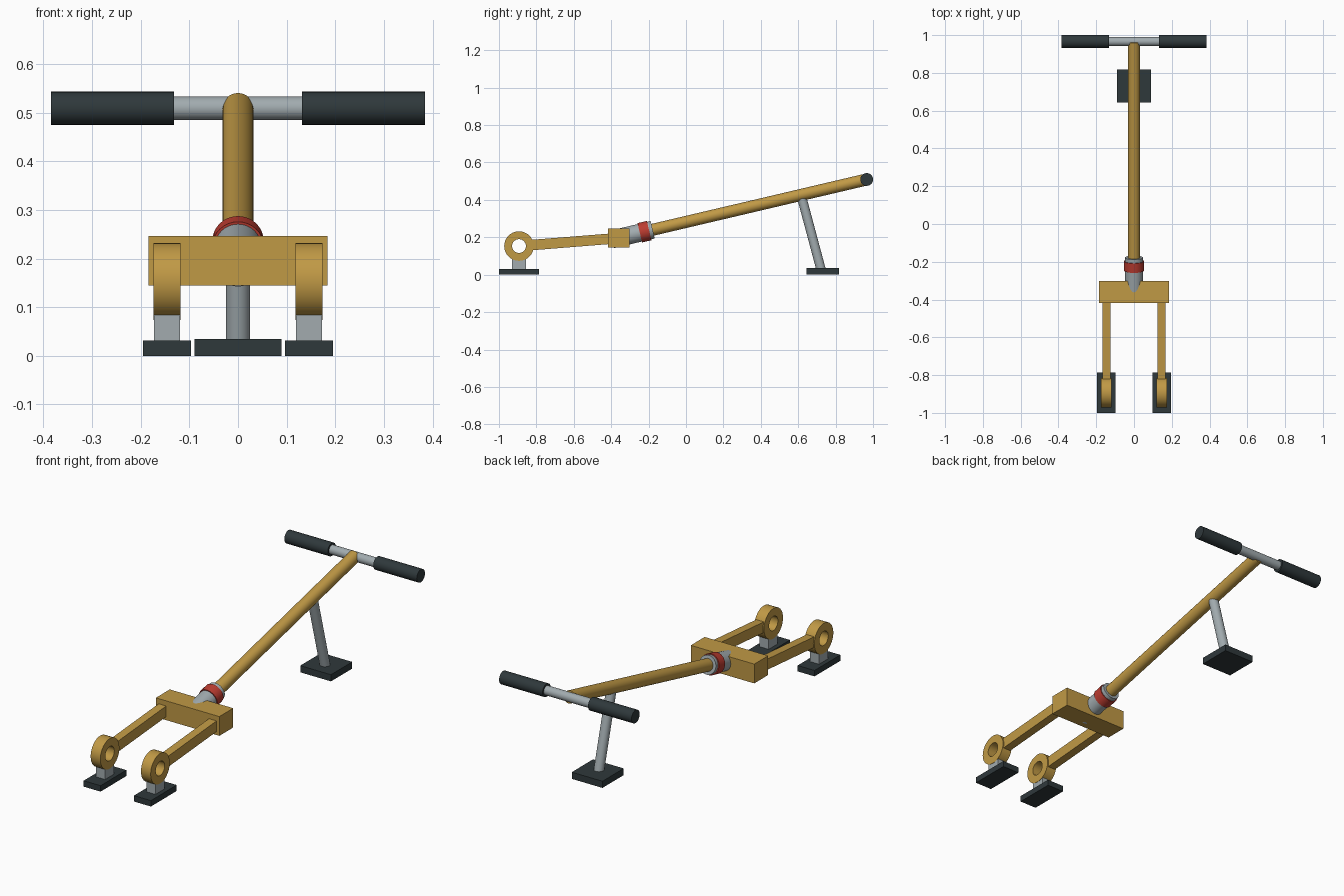
import bpy, bmesh, math
from mathutils import Vector

if "Cube" in bpy.data.objects:
    bpy.data.objects.remove(bpy.data.objects["Cube"])


def material(name, rgb):
    m = bpy.data.materials.new(name)
    m.diffuse_color = (*rgb, 1)
    m.use_nodes = True
    m.node_tree.nodes["Principled BSDF"].inputs["Base Color"].default_value = m.diffuse_color
    return m


OCHRE = material("ochre paint", (0.53, 0.32, 0.06))
STEEL = material("steel", (0.36, 0.41, 0.43))
RUBBER = material("dark rubber", (0.028, 0.04, 0.044))
RED = material("red ring", (0.5, 0.045, 0.03))


def finish(bm, name, mat, smooth=False):
    bmesh.ops.recalc_face_normals(bm, faces=bm.faces)
    me = bpy.data.meshes.new(name)
    bm.to_mesh(me)
    bm.free()
    me.materials.append(mat)
    ob = bpy.data.objects.new(name, me)
    bpy.context.collection.objects.link(ob)
    if smooth:
        bpy.ops.object.select_all(action='DESELECT')
        ob.select_set(True)
        bpy.context.view_layer.objects.active = ob
        bpy.ops.object.shade_smooth_by_angle(angle=math.radians(35))
    return ob


def box(name, mat, center, size, pitch=0):
    bm = bmesh.new()
    bmesh.ops.create_cube(bm, size=1)
    for v in bm.verts:
        v.co = Vector(a * b for a, b in zip(v.co, size))
    ob = finish(bm, name, mat)
    ob.location = center
    ob.rotation_euler.x = pitch
    return ob


def tube(name, mat, a, b, outer, inner=0, seg=32):
    """Solid rod from a to b, or a hollow ring when inner is given."""
    a, b = Vector(a), Vector(b)
    h = (b - a).length / 2
    bm = bmesh.new()
    if inner:
        loops = []
        for r, z in ((outer, -h), (outer, h), (inner, h), (inner, -h)):
            loops.append([bm.verts.new((r * math.cos(2 * math.pi * i / seg),
                                        r * math.sin(2 * math.pi * i / seg), z))
                          for i in range(seg)])
        for k in range(4):
            p, q = loops[k], loops[(k + 1) % 4]
            for i in range(seg):
                j = (i + 1) % seg
                bm.faces.new((p[i], p[j], q[j], q[i]))
    else:
        bmesh.ops.create_cone(bm, cap_ends=True, segments=seg,
                              radius1=outer, radius2=outer, depth=2 * h)
    ob = finish(bm, name, mat, True)
    ob.location = (a + b) / 2
    ob.rotation_euler = (b - a).to_track_quat('Z', 'Y').to_euler()
    return ob


def shaft(y):
    """Point on the sloping pole axis."""
    return (0, y, 0.509 + 0.235 * (y - 0.966))


# pole, socket and red collar share one axis
tube("main_pole", OCHRE, shaft(-0.30), shaft(0.966), 0.032)
tube("pole_socket", STEEL, shaft(-0.395), shaft(-0.178), 0.048)
tube("collar_ring", RED, shaft(-0.247), shaft(-0.197), 0.053)

# handlebar
tube("handlebar", STEEL, (-0.37, 0.966, 0.509), (0.37, 0.966, 0.509), 0.024)

# crossbar joining the fork arms
box("crossbar", OCHRE, (0, -0.36, 0.1955), (0.368, 0.115, 0.101))

# paired parts: grips, fork arms, eyes, posts and feet
EYE_Y, EYE_Z = -0.893, 0.153
for s, side in ((-1, "left"), (1, "right")):
    tube(f"grip_{side}", RUBBER, (s * 0.132, 0.966, 0.509),
         (s * 0.384, 0.966, 0.509), 0.034)
    x = s * 0.146
    y0, y1 = -0.825, -0.38
    slope = 0.08
    box(f"fork_arm_{side}", OCHRE,
        (x, (y0 + y1) / 2, EYE_Z + slope * ((y0 + y1) / 2 - EYE_Y)),
        (0.044, y1 - y0, 0.056), math.atan(slope))
    tube(f"fork_eye_{side}", OCHRE, (x - 0.028, EYE_Y, EYE_Z),
         (x + 0.028, EYE_Y, EYE_Z), 0.079, 0.037)
    box(f"foot_post_{side}", STEEL, (x, EYE_Y, 0.06), (0.053, 0.075, 0.07))
    box(f"foot_pad_{side}", RUBBER, (x, EYE_Y, 0.0155), (0.098, 0.214, 0.031))

# prop stand
tube("stand_leg", STEEL, (0, 0.617, 0.42), (0, 0.724, 0.02), 0.025)
box("stand_pad", RUBBER, (0, 0.731, 0.0175), (0.178, 0.176, 0.035))
